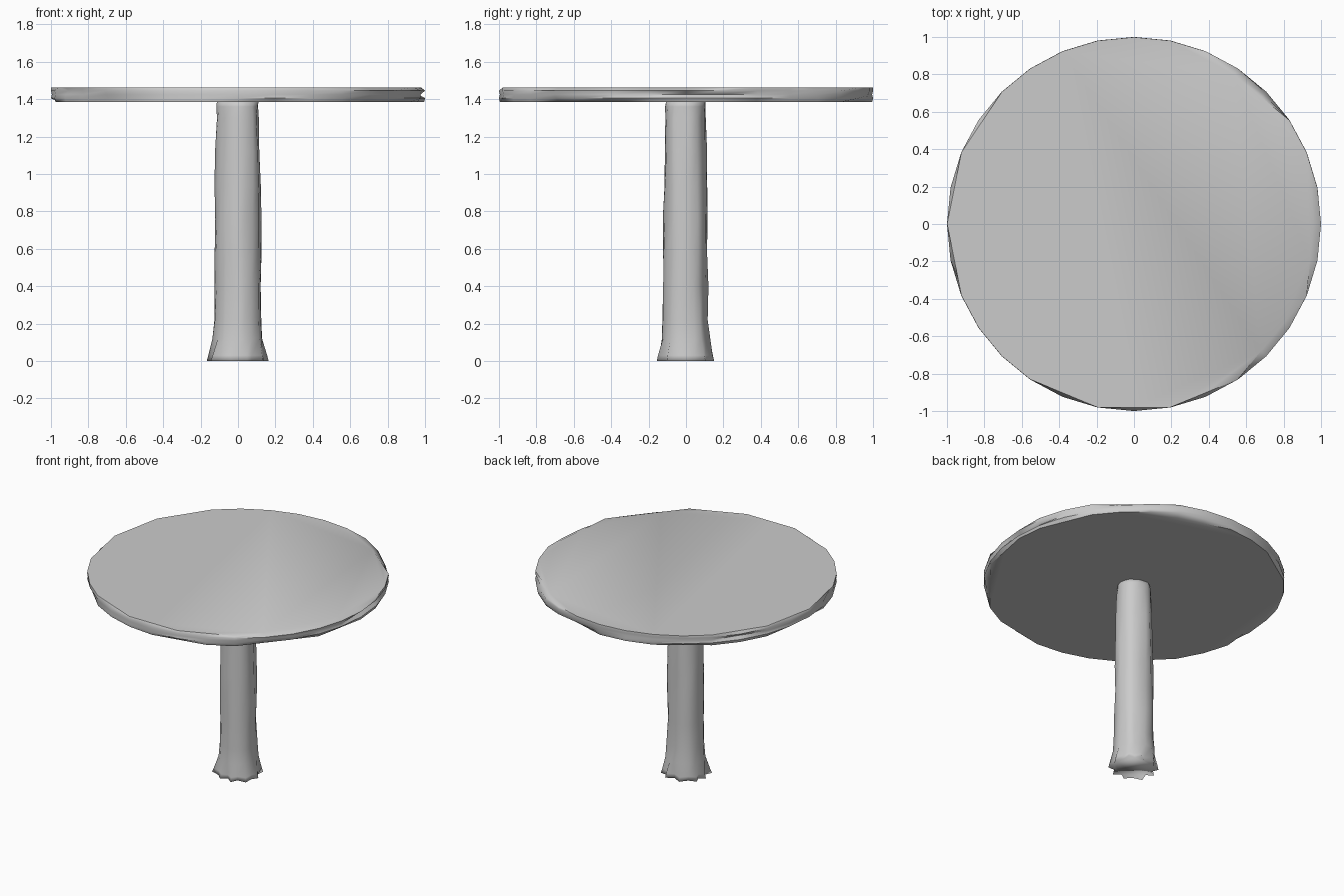
import bpy, bmesh, math, random
from mathutils import Vector

random.seed(4)
cube = bpy.data.objects.get("Cube")
if cube:
    bpy.data.objects.remove(cube)

GREY = (0.6, 0.6, 0.6, 1)
stone = bpy.data.materials.new("light grey")
stone.use_nodes = True
stone.diffuse_color = GREY
stone.node_tree.nodes["Principled BSDF"].inputs["Base Color"].default_value = GREY


def loft(name, rings, sharp_angle):
    """Skin a stack of rings, close both ends and shade smooth."""
    bm = bmesh.new()
    loops = [[bm.verts.new(p) for p in ring] for ring in rings]
    n = len(loops[0])
    for a, b in zip(loops, loops[1:]):
        for i in range(n):
            j = (i + 1) % n
            bm.faces.new((a[i], a[j], b[j], b[i]))
    bm.faces.new(loops[0][::-1])
    bm.faces.new(loops[-1])
    mesh = bpy.data.meshes.new(name)
    bm.to_mesh(mesh)
    bm.free()
    mesh.materials.append(stone)
    obj = bpy.data.objects.new(name, mesh)
    bpy.context.collection.objects.link(obj)
    bpy.ops.object.select_all(action='DESELECT')
    obj.select_set(True)
    bpy.context.view_layer.objects.active = obj
    bpy.ops.object.shade_smooth_by_angle(angle=math.radians(sharp_angle))
    return obj


# Round top with a chipped rim: each chip flattens part of a ring to a chord
SIDES = 32


def rim_ring(z, radius, chips):
    pts = [Vector((radius * math.cos(math.tau * i / SIDES),
                   radius * math.sin(math.tau * i / SIDES), z)) for i in range(SIDES)]
    for start, end in chips:
        a, b = pts[start % SIDES].copy(), pts[end % SIDES].copy()
        for k in range(start + 1, end):
            pts[k % SIDES] = a.lerp(b, (k - start) / (end - start))
    return pts


top_chips = [(3, 6), (12, 14), (14, 16), (16, 18), (21, 23), (23, 25), (25, 27), (27, 30), (30, 33)]
bottom_chips = [(1, 3), (5, 8), (10, 12), (14, 17), (19, 21), (24, 26), (27, 30), (30, 32)]
loft("table_top", [
    rim_ring(1.385, 0.995, bottom_chips),
    rim_ring(1.405, 1.0, [(6, 8), (19, 21), (27, 29)]),
    rim_ring(1.425, 0.995, [(0, 2), (12, 14), (31, 33)]),
    rim_ring(1.445, 1.0, [(3, 5), (17, 19)]),
    rim_ring(1.462, 0.999, top_chips),
], 50)

# Rough trunk-like column with vertical ridges and a flared, ragged foot
RIBS = 20
profile = [(0, 0.172), (0.03, 0.163), (0.12, 0.137), (0.22, 0.13), (0.4, 0.127), (0.58, 0.126),
           (0.76, 0.125), (0.94, 0.122), (1.12, 0.12), (1.3, 0.115), (1.36, 0.112), (1.39, 0.11)]
ridge = [random.uniform(-0.05, 0.05) for _ in range(RIBS)]
notch = [random.uniform(0.72, 0.85) if i % 2 else random.uniform(0.92, 1.03) for i in range(RIBS)]

column = []
for z, radius in profile:
    flare = max(0, 1 - z / 0.12)
    ring = []
    for i in range(RIBS):
        a = math.tau * (i + 0.25 * math.sin(3 * z + i)) / RIBS
        r = radius * (1 + ridge[i] + random.uniform(-0.035, 0.035))
        r = r * (1 - flare) + radius * notch[i] * flare
        ring.append((r * math.cos(a), 0.93 * r * math.sin(a), z))
    column.append(ring)
loft("column", column, 180)
